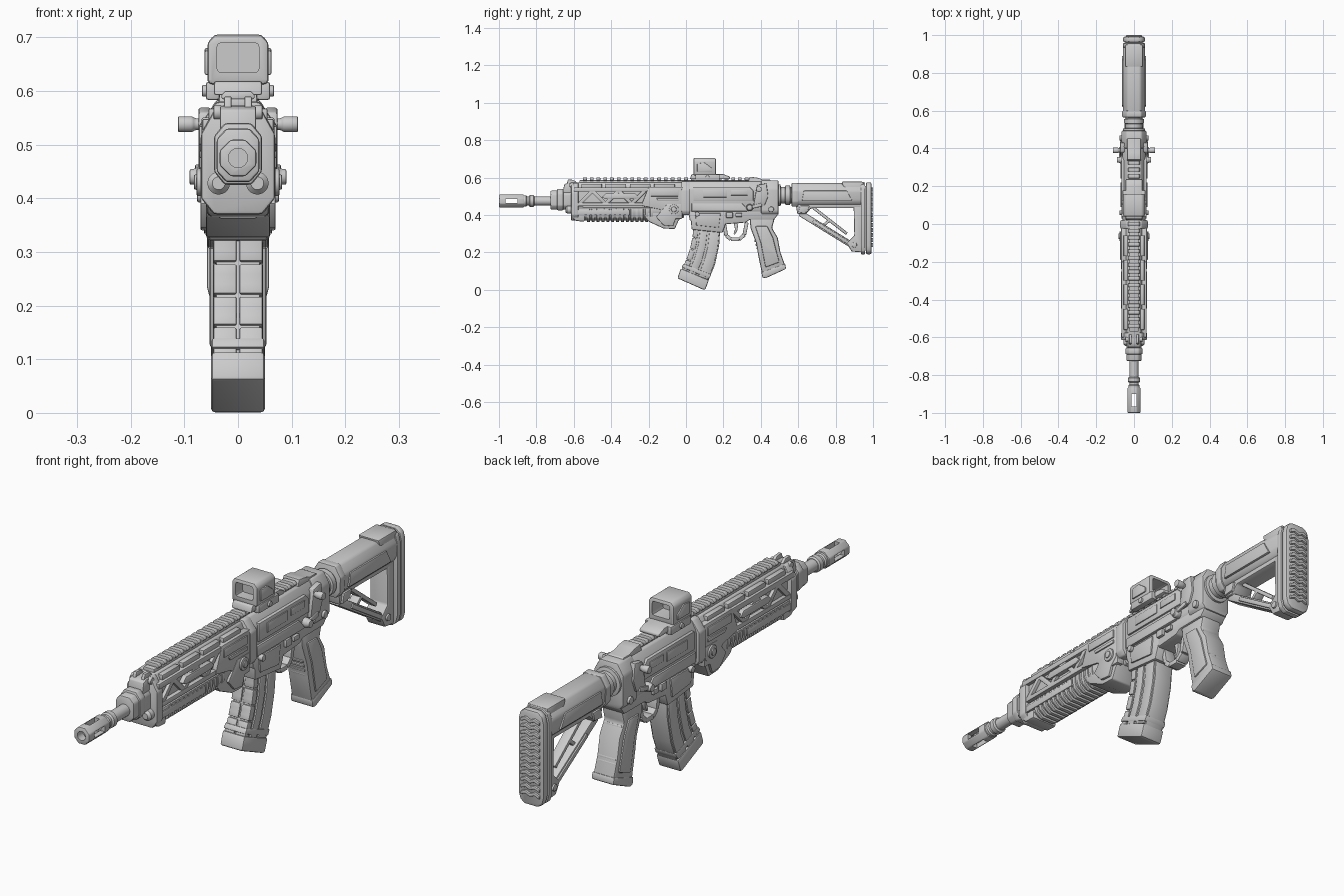
import bpy, bmesh, math
from mathutils import Vector

AX = {'x': lambda u, v, t: (t, u, v), 'y': lambda u, v, t: (u, t, v), 'z': lambda u, v, t: (u, v, t)}

def finish(bm, name, bevel=0.0):
    bmesh.ops.recalc_face_normals(bm, faces=bm.faces[:])
    if bevel:
        es = [e for e in bm.edges if e.calc_face_angle(0) > 0.45]
        bmesh.ops.bevel(bm, geom=es, offset=bevel, segments=2, profile=0.5, affect='EDGES', clamp_overlap=True)
    me = bpy.data.meshes.new(name)
    bm.to_mesh(me)
    bm.free()
    ob = bpy.data.objects.new(name, me)
    bpy.context.collection.objects.link(ob)
    return ob

def solid(name, axis, parts, bevel=0.004):
    """Extrude each (outline, start, end) along an axis, all in one mesh."""
    bm = bmesh.new()
    for pts, a, b in parts:
        lo = [bm.verts.new(AX[axis](u, v, a)) for u, v in pts]
        hi = [bm.verts.new(AX[axis](u, v, b)) for u, v in pts]
        bm.faces.new(lo)
        bm.faces.new(hi[::-1])
        n = len(pts)
        for i in range(n):
            bm.faces.new((lo[i], lo[(i + 1) % n], hi[(i + 1) % n], hi[i]))
    return finish(bm, name, bevel)

def rect(u0, u1, v0, v1):
    return [(u0, v0), (u1, v0), (u1, v1), (u0, v1)]

def sym(half):
    """Mirror a right-hand half outline (x, z) to the left."""
    return half + [(-x, z) for x, z in reversed(half)]

def mid(name, outline, hw, bevel=0.004):
    return solid(name, 'x', [(outline, -hw, hw)], bevel)

def sides(name, outlines, x0, x1, bevel=0.003):
    return solid(name, 'x', [(o, s * x0, s * x1) for o in outlines for s in (1, -1)], bevel)

def bar(p, q, w):
    p, q = Vector(p), Vector(q)
    d = (q - p).normalized() * w / 2
    n = Vector((-d.y, d.x))
    return [tuple(p + n), tuple(q + n), tuple(q - n), tuple(p - n)]

def lathe(name, prof, c, axis='y', n=24, bevel=0.0, mirror=False):
    """Round part from (position, radius) pairs; c is the centre in the cross plane."""
    bm = bmesh.new()
    for s in ((1, -1) if mirror else (1,)):
        rings = [[bm.verts.new(AX[axis](c[0] + r * math.cos(2 * math.pi * (k + .5) / n),
                  c[1] + r * math.sin(2 * math.pi * (k + .5) / n), s * t)) for k in range(n)] for t, r in prof]
        bm.faces.new(rings[0])
        bm.faces.new(rings[-1][::-1])
        for a, b in zip(rings, rings[1:]):
            for k in range(n):
                bm.faces.new((a[k], a[(k + 1) % n], b[(k + 1) % n], b[k]))
    return finish(bm, name, bevel)

def cut(ob, cutters):
    for c in cutters:
        c.hide_render = True
        m = ob.modifiers.new('cut', 'BOOLEAN')
        m.object, m.solver = c, 'EXACT'
        bpy.context.view_layer.objects.active = ob
        bpy.ops.object.modifier_apply(modifier=m.name)
        bpy.data.objects.remove(c)

BZ = 0.475
# Barrel and slotted muzzle
lathe('barrel', [(-.88, .024), (-.6, .024)], (0, BZ))
lathe('barrel_collars', [(-.88, .02), (-.875, .03), (-.855, .03), (-.85, .025), (-.84, .025), (-.835, .032),
      (-.815, .032), (-.81, .026)], (0, BZ))
muzzle = lathe('muzzle', [(-1, .037), (-.865, .037)], (0, BZ), n=8, bevel=.005)
cut(muzzle, [lathe('bore_cutter', [(-1.05, .018), (-.89, .018)], (0, BZ)),
             solid('slot_cutter_a', 'x', [(rect(-.965, -.9, BZ - .012, BZ + .012), -.1, .1)], 0),
             solid('slot_cutter_b', 'z', [(rect(-.012, .012, -.965, -.9), .4, .6)], 0)])

# Gas block, front sight and gas tubes
solid('gas_block', 'y', [(sym([(.022, .43), (.04, .45), (.04, .51), (.022, .53)]), -.725, -.6)], .006)
solid('gas_block_collar', 'y', [(sym([(.025, .425), (.045, .45), (.045, .515), (.025, .54)]), -.69, -.655)], .006)
mid('front_sight_base', [(-.66, .52), (-.65, .565), (-.63, .572), (-.57, .572), (-.56, .52)], .034)
sides('front_sight_ears', [[(-.64, .56), (-.63, .59), (-.6, .588), (-.575, .565)]], .012, .026)
lathe('front_sight_pins', [(.03, .014), (.046, .014)], (-.61, .56), 'x', 16, .003, True)
for s in (-1, 1):
    lathe('gas_tube', [(-.645, .012), (-.635, .021), (-.55, .021)], (s * .036, .428))

# Handguard: core, frame bars, truss and rear plates
solid('handguard_core', 'y', [(sym([(.03, .385), (.048, .41), (.052, .53), (.032, .573)]), -.61, -.01)], .005)
solid('handguard_front_ring', 'y', [(sym([(.045, .37), (.069, .40), (.069, .52), (.04, .572)]), -.615, -.575)], .006)
sides('handguard_rails', [rect(-.6, -.02, .525, .548), rect(-.6, -.02, .447, .466),
                          rect(-.6, -.3, .40, .428)], .04, .066)
sides('handguard_upper_plates', [rect(-.56 + .13 * i, -.45 + .13 * i, .545, .567) for i in range(4)], .03, .055)
truss = [(-.57, .46), (-.5, .53), (-.43, .46), (-.36, .53), (-.29, .46), (-.22, .53)]
sides('handguard_truss', [bar(p, q, .02) for p, q in zip(truss, truss[1:])], .045, .064)
sides('handguard_slot_covers', [[(-.45, .495), (-.43, .515), (-.27, .515), (-.25, .495), (-.27, .485), (-.43, .485)]],
      .05, .07)
sides('handguard_rear_plates', [[(-.24, .45), (-.2, .55), (-.02, .55), (-.02, .38), (-.1, .38), (-.14, .43)]], .04, .068)
sides('handguard_rear_ribs', [rect(-.19, -.04, .5, .535), [(-.15, .475), (-.04, .475), (-.04, .49), (-.16, .49)]],
      .06, .073)

# Lower grip with ribs and rear bracket
solid('lower_grip', 'y', [(sym([(.03, .372), (.052, .388), (.062, .415), (.062, .44)]), -.605, -.1)], .006)
solid('lower_grip_ribs', 'y', [(sym([(.032, .362), (.058, .382), (.066, .41), (.066, .435)]),
      -.53 + .026 * i, -.514 + .026 * i) for i in range(14)], .003)
mid('lower_grip_nose', [(-.61, .44), (-.61, .385), (-.59, .368), (-.54, .365), (-.54, .44)], .058, .008)
mid('lower_grip_bracket', [(-.25, .43), (-.2, .365), (-.12, .328), (-.06, .325), (-.04, .37), (-.015, .40), (-.015, .46)],
    .06, .006)
sides('bracket_plates', [[(-.16, .39), (-.12, .345), (-.07, .34), (-.055, .38), (-.025, .41), (-.025, .46), (-.1, .46)]],
      .05, .07)
lathe('bracket_bolts', [(.06, .026), (.077, .026), (.077, .014), (.082, .014)], (-.065, .43), 'x', 20, .002, True)

# Receiver
solid('upper_receiver', 'y', [(sym([(.052, .41), (.06, .43), (.06, .54), (.036, .58)]), -.02, .47)], .006)
solid('receiver_front_band', 'y', [(sym([(.06, .40), (.073, .42), (.073, .535), (.04, .58)]), -.025, .02)], .006)
sides('receiver_side_panels', [[(.04, .475), (.04, .55), (.34, .55), (.36, .53), (.36, .475)],
                               [(.03, .42), (.03, .462), (.3, .462), (.33, .43), (.33, .42)]], .045, .067)
sides('port_covers', [rect(.09, .22, .495, .535), rect(.24, .33, .505, .535)], .06, .071)
solid('rear_receiver_block', 'y', [(sym([(.05, .4), (.066, .42), (.066, .54), (.04, .585)]), .4, .495)], .008)
sides('rear_receiver_clamps', [[(.36, .45), (.38, .56), (.43, .57), (.44, .5), (.42, .45)]], .05, .074, .005)
mid('rear_sight_base', [(.33, .57), (.34, .605), (.38, .6), (.41, .59), (.45, .59), (.46, .57)], .036)
lathe('charging_handle', [(-.112, .015), (-.085, .015), (-.08, .011), (.08, .011), (.085, .015), (.112, .015)],
      (.39, .538), 'x', 16, .003)
lathe('selector_knobs', [(.05, .019), (.076, .019), (.08, .015), (.09, .015)], (.34, .44), 'x', 16, .003, True)
lathe('takedown_pins', [(.05, .015), (.076, .015)], (.455, .43), 'x', 16, .003, True)
lathe('front_pins', [(.05, .013), (.076, .013)], (.06, .405), 'x', 16, .003, True)
sides('selector_levers', [bar((.34, .44), (.405, .455), .018)], .07, .08)
mid('lower_receiver', [(.01, .43), (.02, .37), (.2, .35), (.32, .36), (.34, .375), (.47, .375), (.49, .40), (.49, .43)],
    .055, .006)
mid('magazine_well', [(.022, .42), (.03, .322), (.195, .305), (.215, .36), (.215, .42)], .057, .006)
sides('magazine_well_plates', [[(.05, .41), (.055, .345), (.175, .332), (.185, .41)]], .05, .063)
sides('magazine_release', [rect(.215, .25, .385, .415), rect(.265, .3, .39, .41)], .05, .067)

# Trigger and guard
guard = [(.205, .35), (.215, .29), (.24, .27), (.285, .27), (.312, .295), (.325, .36)]
solid('trigger_guard', 'x', [(bar(p, q, .02), -.024, .024) for p, q in zip(guard, guard[1:])], .003)
mid('trigger', [(.255, .36), (.28, .36), (.275, .32), (.262, .295), (.254, .298), (.262, .325)], .01, .002)

# Curved magazine with front pads and side panels
def bez(a, b, c, t):
    return Vector(a) * (1 - t) ** 2 + 2 * Vector(b) * t * (1 - t) + Vector(c) * t * t
front = lambda t: bez((.042, .37), (.042, .22), (-.028, .10), t)
back = lambda t: bez((.185, .36), (.185, .17), (.118, .045), t)
def magpatch(t0, t1, f0, f1):
    ts = [t0 + (t1 - t0) * k / 3 for k in range(4)]
    return [tuple(front(t).lerp(back(t), f0)) for t in ts] + [tuple(front(t).lerp(back(t), f1)) for t in reversed(ts)]
mid('magazine', magpatch(0, 1, .04, 1), .041, .004)
sides('magazine_front_pads', [magpatch(.1 + .22 * i, .3 + .22 * i, -.01, .18) for i in range(4)], .003, .046)
sides('magazine_side_panels', [magpatch(.12, .97, .25, .52), magpatch(.12, .97, .6, .96)], .035, .047)
mid('magazine_base', [(-.028, .115), (.122, .052), (.103, 0), (.09, .002), (-.046, .062)], .05, .007)
mid('magazine_base_band', [(-.012, .14), (.135, .082), (.124, .06), (-.024, .122)], .049, .004)

# Pistol grip with back ribs and side panels
mid('pistol_grip', [(.34, .385), (.345, .33), (.375, .25), (.385, .19), (.41, .068), (.43, .066), (.53, .112), (.528, .135),
                    (.505, .2), (.49, .28), (.46, .33), (.475, .385)], .047, .016)
sides('grip_side_panels', [[(.37, .34), (.4, .25), (.425, .12), (.5, .148), (.485, .2), (.465, .28), (.435, .34)]],
      .03, .053, .006)
gp = [Vector((.462 + .048 * i / 9, .315 - .15 * i / 9)) for i in range(10)]
solid('grip_back_ribs', 'x', [(bar(p + Vector((-.04, -.015)), p + Vector((.006, .003)), .011), -.04, .04) for p in gp], .003)
fp = [Vector((.366 + .04 * i / 7, .26 - .14 * i / 7)) for i in range(8)]
solid('grip_front_ribs', 'x', [(bar(p + Vector((.04, .012)), p, .011), -.034, .034) for p in fp], .003)
mid('grip_cap', [(.403, .095), (.408, .066), (.425, .062), (.535, .112), (.53, .14)], .05, .006)

# Buffer tube, stock body, struts and butt pad
lathe('buffer_tube', [(.48, .058), (.505, .058), (.508, .045), (.53, .045), (.533, .053), (.555, .053), (.558, .045),
                      (.62, .045)], (0, .505))
solid('stock_body', 'y', [(sym([(.04, .452), (.056, .475), (.06, .53), (.035, .57)]), .565, .94)], .01)
solid('stock_front_collar', 'y', [(sym([(.042, .445), (.06, .47), (.063, .53), (.038, .572)]), .565, .6)], .005)
sides('stock_side_panels', [[(.62, .475), (.63, .53), (.86, .53), (.89, .475)]], .045, .064)
mid('stock_cheek_cap', [(.86, .5), (.83, .578), (.95, .578), (.95, .5)], .047, .008)
mid('stock_lower_rail', [(.585, .47), (.595, .405), (.64, .405), (.67, .437), (.94, .437), (.94, .47)], .04, .006)
sides('stock_lever', [[(.6, .41), (.61, .45), (.66, .45), (.65, .415)]], .03, .048)
mid('stock_long_strut', bar((.61, .41), (.91, .225), .032), .032, .005)
sides('stock_strut_ribs', [bar((.68, .368), (.87, .25), .018)], .025, .038)
mid('stock_inner_strut', bar((.68, .44), (.86, .3), .016), .02, .004)
mid('stock_cross_strut', bar((.73, .34), (.77, .375), .016), .02, .004)
mid('stock_rear_frame', [(.895, .5), (.9, .29), (.86, .25), (.885, .205), (.95, .2), (.95, .5)], .04, .006)
lathe('stock_pins', [(.03, .014), (.047, .014)], (.9, .24), 'x', 16, .003, True)
pad = sym([(.03, .19), (.05, .205), (.058, .235), (.058, .53), (.05, .56), (.03, .575)])
solid('butt_plate', 'y', [(pad, .935, .958)], .004)
solid('butt_pad', 'y', [(pad, .962, .992)], .009)
solid('butt_pad_core', 'y', [(rect(-.045, .045, .21, .555), .95, .97)], 0)
solid('butt_pad_ribs', 'y', [([(-.042, z), (-.02, z + .009), (0, z), (.02, z + .009), (.042, z), (.042, z + .014),
      (.02, z + .023), (0, z + .014), (-.02, z + .023), (-.042, z + .014)], .98, 1.0)
      for z in [.228 + .027 * i for i in range(12)]], .003)

# Top rail with teeth
mid('top_rail', rect(-.57, .4, .565, .586), .024, .003)
solid('rail_teeth', 'y', [(sym([(.02, .58), (.031, .587), (.031, .592), (.024, .6)]), -.55 + .036 * i, -.53 + .036 * i)
      for i in range(26)], .002)

# Optic: mount, hood and glass
mid('optic_mount', [(.02, .592), (.03, .618), (.2, .618), (.235, .605), (.235, .592)], .045, .005)
sides('optic_clamps', [rect(.05, .18, .583, .617)], .034, .06, .005)
lathe('optic_screws', [(.05, .011), (.067, .011)], (.115, .6), 'x', 16, .002, True)
hood = solid('optic_hood', 'y', [(sym([(.054, .612), (.057, .62), (.057, .69), (.044, .705)]), .04, .16)], .007)
cut(hood, [solid('window_cutter', 'y', [(rect(-.039, .039, .634, .69), 0, .2)], .008)])
solid('optic_glass', 'y', [(rect(-.042, .042, .63, .693), .085, .091)], 0)
sides('optic_side_plates', [[(.06, .63), (.06, .675), (.1, .68), (.14, .65), (.14, .63)]], .05, .062)

# Smooth shading with sharp corners kept
for o in bpy.data.objects:
    o.select_set(o.type == 'MESH')
bpy.context.view_layer.objects.active = muzzle
bpy.ops.object.shade_smooth_by_angle(angle=math.radians(35))
